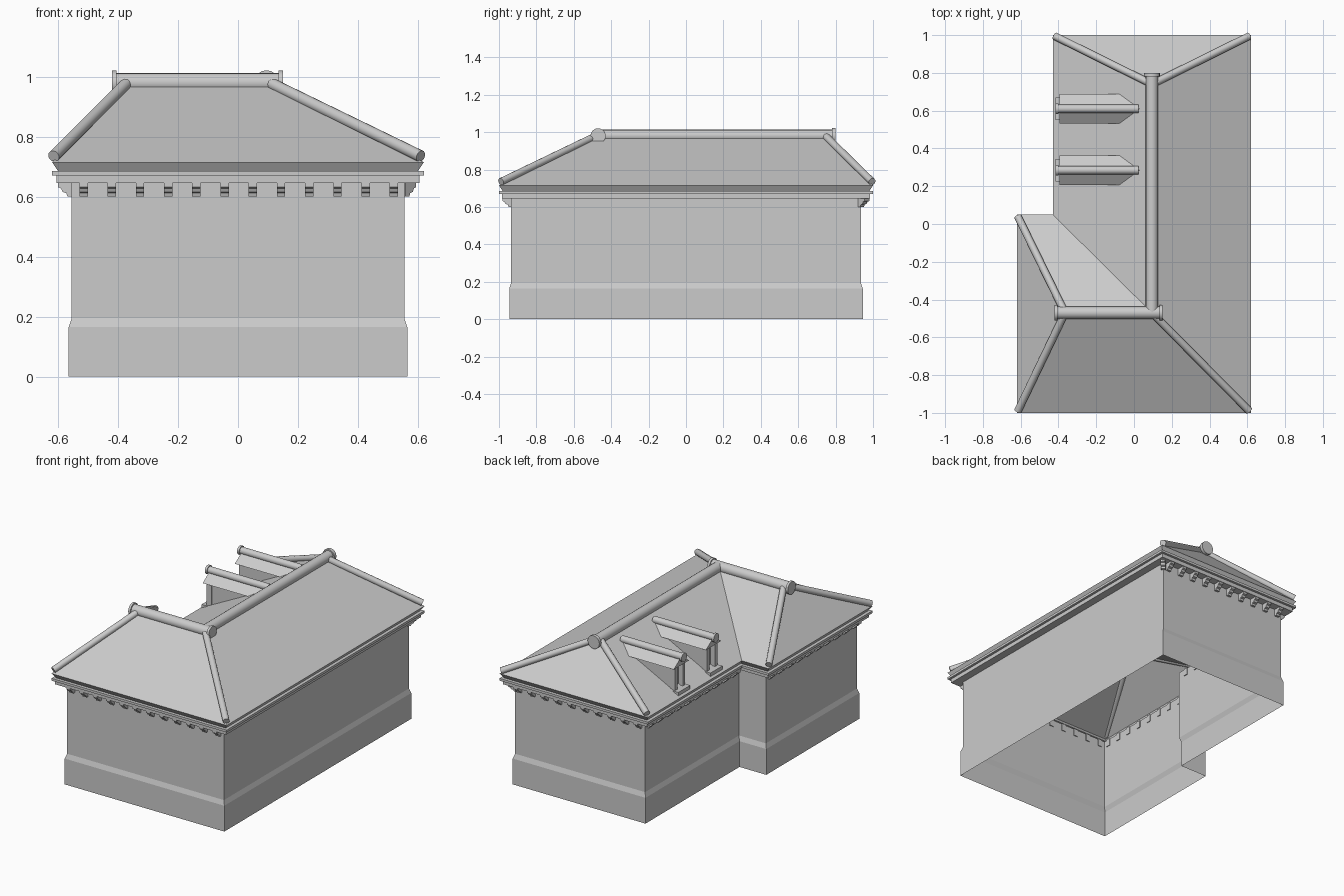
import bpy, bmesh, math
from mathutils import Vector, Matrix

cube = bpy.data.objects.get("Cube")
if cube:
    bpy.data.objects.remove(cube)

stone = bpy.data.materials.new("light_grey_stone")
stone.use_nodes = True
GREY = (0.6, 0.6, 0.6, 1)
stone.diffuse_color = GREY
stone.node_tree.nodes["Principled BSDF"].inputs["Base Color"].default_value = GREY


def add_object(name, bm, smooth=False):
    mesh = bpy.data.meshes.new(name)
    bm.to_mesh(mesh)
    bm.free()
    mesh.materials.append(stone)
    ob = bpy.data.objects.new(name, mesh)
    bpy.context.collection.objects.link(ob)
    if smooth:
        bpy.ops.object.select_all(action="DESELECT")
        ob.select_set(True)
        bpy.context.view_layer.objects.active = ob
        bpy.ops.object.shade_smooth_by_angle(angle=math.radians(40))
    return ob


def add_tube(bm, a, b, radius, sides=16):
    a, b = Vector(a), Vector(b)
    turn = (b - a).to_track_quat("Z", "Y").to_matrix().to_4x4()
    bmesh.ops.create_cone(bm, cap_ends=True, segments=sides, radius1=radius, radius2=radius,
                          depth=(b - a).length, matrix=Matrix.Translation((a + b) / 2) @ turn)


def add_box(bm, low, high):
    low, high = Vector(low), Vector(high)
    bmesh.ops.create_cube(bm, size=1, matrix=Matrix.Translation((low + high) / 2)
                          @ Matrix.Diagonal((*(high - low), 1)))


def add_prism(bm, profile, matrix, width):
    """Extrude an (x, z) profile along y, centred, and place it."""
    sides = [[bm.verts.new(matrix @ Vector((x, s * width / 2, z))) for x, z in profile] for s in (-1, 1)]
    bm.faces.new(sides[0])
    bm.faces.new(sides[1][::-1])
    n = len(profile)
    for i in range(n):
        j = (i + 1) % n
        bm.faces.new((sides[0][j], sides[0][i], sides[1][i], sides[1][j]))


# L-shaped eave outline, counter-clockwise from the front right corner
OUTLINE = [(0.62, -1), (0.62, 1), (-0.43, 1), (-0.43, 0.05), (-0.62, 0.05), (-0.62, -1)]


def inset_outline(d):
    points = []
    for i, (x, y) in enumerate(OUTLINE):
        p, q = OUTLINE[i - 1], OUTLINE[(i + 1) % len(OUTLINE)]
        inward = Vector((0, 0))
        for (ax, ay), (bx, by) in ((p, (x, y)), ((x, y), q)):
            inward += Vector((ay - by, bx - ax)).normalized()
        points.append(Vector((x, y)) + inward * d)
    return points


def sweep(name, profile):
    """Run an (inset, height) profile round the outline."""
    bm = bmesh.new()
    rings = [[bm.verts.new((*p, z)) for p in inset_outline(d)] for d, z in profile]
    for low, high in zip(rings, rings[1:]):
        for i in range(len(low)):
            j = (i + 1) % len(low)
            bm.faces.new((low[i], low[j], high[j], high[i]))
    return add_object(name, bm)


# Walls with a tapered plinth, open underneath, and the stepped cornice
sweep("walls", [(0.055, 0), (0.055, 0.165), (0.065, 0.195), (0.065, 0.645)])
sweep("cornice", [(0.065, 0.645), (0.015, 0.645), (0.015, 0.67), (0, 0.67), (0, 0.685),
                  (0.02, 0.685), (0, 0.715)])

# Hipped roof over both wings
EAVE, RIDGE = 0.715, 0.98
bm = bmesh.new()
a, b, c, d, e, f = [bm.verts.new((x, y, EAVE)) for x, y in OUTLINE]
back_top, joint, wing_top = [bm.verts.new((x, y, RIDGE)) for x, y in
                             ((0.095, 0.74), (0.095, -0.47), (-0.365, -0.47))]
for face in ((a, b, back_top, joint), (b, c, back_top), (c, d, joint, back_top),
             (d, e, wing_top, joint), (e, f, wing_top), (f, a, joint, wing_top)):
    bm.faces.new(face)
add_object("roof", bm)

# Round ridge caps with flared ends
bm = bmesh.new()
add_tube(bm, (0.095, -0.47, RIDGE), (0.095, 0.79, RIDGE), 0.033)
add_tube(bm, (0.095, 0.78, RIDGE), (0.095, 0.8, RIDGE), 0.042)
add_object("main_ridge", bm, True)
bm = bmesh.new()
add_tube(bm, (-0.41, -0.47, RIDGE), (0.14, -0.47, RIDGE), 0.033)
for x in (-0.42, 0.135):
    add_tube(bm, (x, -0.47, RIDGE), (x + 0.015, -0.47, RIDGE), 0.041)
add_object("wing_ridge", bm, True)

# Round hip caps
bm = bmesh.new()
for corner, top in ((0, (0.095, -0.47)), (1, (0.095, 0.74)), (2, (0.095, 0.74)),
                    (4, (-0.365, -0.47)), (5, (-0.365, -0.47))):
    foot = Vector((*OUTLINE[corner], EAVE + 0.015))
    peak = Vector((*top, RIDGE + 0.005))
    add_tube(bm, foot.lerp(peak, 0.02), peak, 0.02, 12)
add_object("hip_caps", bm, True)

# Scroll brackets under the cornice
BRACKET = [(-0.005, 0.6), (0.014, 0.6), (0.018, 0.612), (0.03, 0.616), (0.036, 0.628),
           (0.046, 0.632), (0.046, 0.646), (-0.005, 0.646)]


def bracket_row(bm, start, end, count, angle):
    start, end = Vector((*start, 0)), Vector((*end, 0))
    for i in range(count):
        p = start.lerp(end, i / max(count - 1, 1))
        add_prism(bm, BRACKET, Matrix.Translation(p) @ Matrix.Rotation(math.radians(angle), 4, "Z"), 0.028)


bm = bmesh.new()
bracket_row(bm, (-0.515, -0.935), (0.52, -0.935), 12, -90)
bracket_row(bm, (-0.33, 0.935), (0.52, 0.935), 10, 90)
bracket_row(bm, (-0.365, 0.9), (-0.365, 0.05), 10, 180)
bracket_row(bm, (-0.555, -0.9), (-0.555, -0.05), 10, 180)
bracket_row(bm, (0.552, 0.932), (0.552, 0.932), 1, 45)
bmesh.ops.recalc_face_normals(bm, faces=bm.faces)
add_object("cornice_brackets", bm)

# Two dormers on the left slope
for label, y in (("front", 0.285), ("back", 0.61)):
    place = Matrix.Translation((0, y, 0))
    bm = bmesh.new()
    add_prism(bm, [(-0.355, 0.74), (-0.06, 0.905), (-0.355, 0.905)], place, 0.1)
    for s in (-1, 1):
        add_box(bm, (-0.385, y + s * 0.04 - 0.012, 0.74), (-0.35, y + s * 0.04 + 0.012, 0.91))
    add_box(bm, (-0.385, y - 0.05, 0.885), (-0.35, y + 0.05, 0.91))
    add_box(bm, (-0.415, y - 0.06, 0.722), (-0.345, y + 0.06, 0.745))
    bmesh.ops.recalc_face_normals(bm, faces=bm.faces)
    add_object(label + "_dormer_body", bm)

    # Gabled roof, cut back where it meets the slope
    bm = bmesh.new()
    front = [bm.verts.new((-0.395, y + s * 0.078, z)) for s, z in ((-1, 0.893), (0, 0.947), (1, 0.893))]
    rear = [bm.verts.new((x, y + s * 0.078, z)) for s, x, z in
            ((-1, -0.075, 0.893), (0, 0.03, 0.947), (1, -0.075, 0.893))]
    for i in (0, 1):
        bm.faces.new((front[i], rear[i], rear[i + 1], front[i + 1]))
    bm.faces.new((front[0], front[1], front[2]))
    bm.faces.new((front[2], rear[2], rear[0], front[0]))
    bmesh.ops.recalc_face_normals(bm, faces=bm.faces)
    add_object(label + "_dormer_roof", bm)

    bm = bmesh.new()
    add_tube(bm, (-0.405, y, 0.947), (0.025, y, 0.947), 0.022)
    add_tube(bm, (-0.415, y, 0.947), (-0.4, y, 0.947), 0.028)
    add_object(label + "_dormer_ridge", bm, True)
